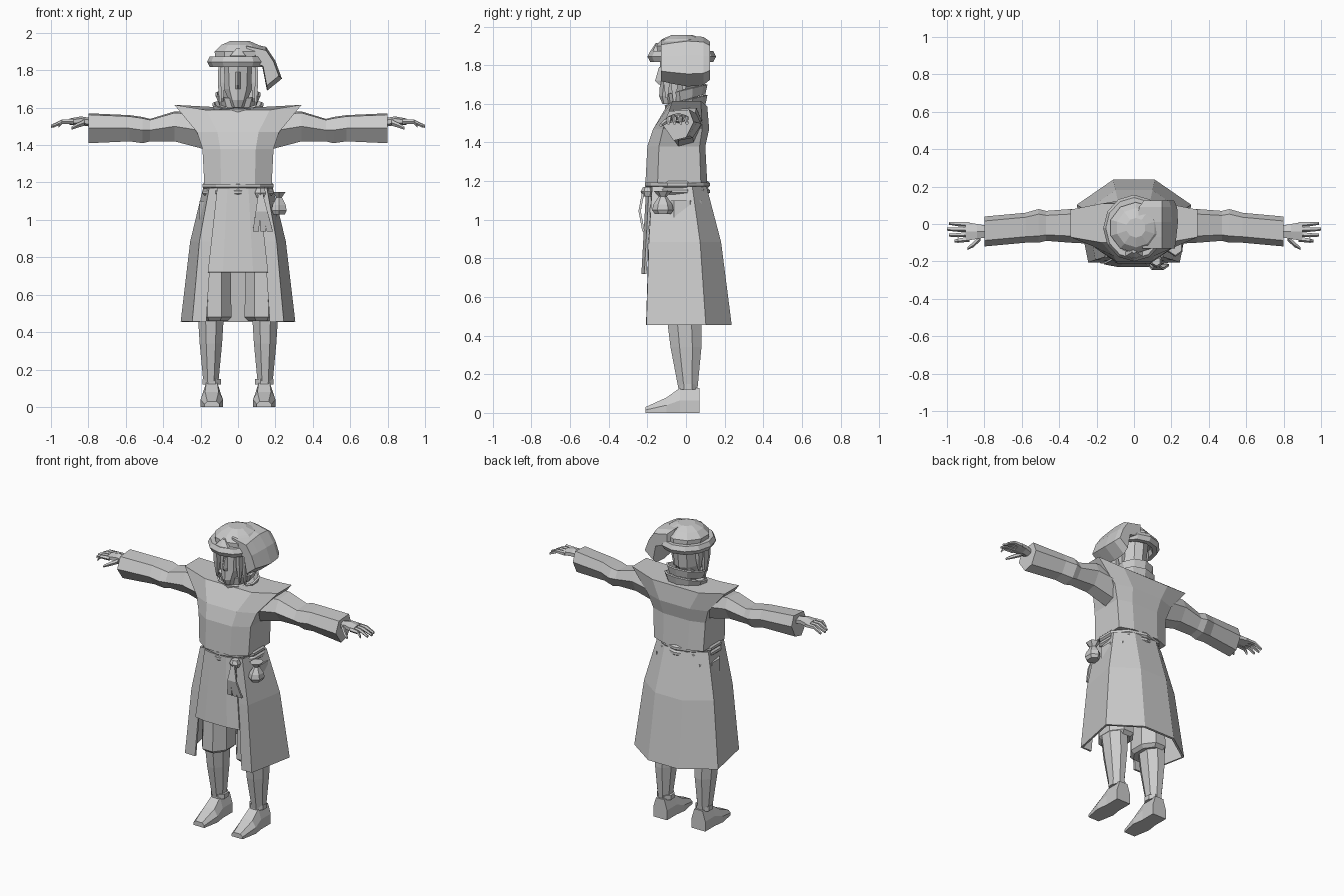
import bpy, bmesh, math

cube = bpy.data.objects.get("Cube")
if cube:
    bpy.data.objects.remove(cube, do_unlink=True)

GREY = (0.6, 0.6, 0.6, 1)
material = bpy.data.materials.new("plain grey")
material.use_nodes = True
material.diffuse_color = GREY
material.node_tree.nodes["Principled BSDF"].inputs["Base Color"].default_value = GREY


def loft(name, rings, closed=True, mirror=False, thickness=0):
    """Skin a list of equally long point rings; thin sheets stay uncapped."""
    bm = bmesh.new()
    rows = [[bm.verts.new(point) for point in ring] for ring in rings]
    count = len(rows[0])
    for lower, upper in zip(rows, rows[1:]):
        for i in range(count if closed else count - 1):
            j = (i + 1) % count
            bm.faces.new((lower[i], lower[j], upper[j], upper[i]))
    if not thickness:
        bm.faces.new(rows[0])
        bm.faces.new(rows[-1])
    bmesh.ops.recalc_face_normals(bm, faces=bm.faces)
    mesh = bpy.data.meshes.new(name)
    bm.to_mesh(mesh)
    bm.free()
    mesh.materials.append(material)
    part = bpy.data.objects.new(name, mesh)
    bpy.context.collection.objects.link(part)
    if thickness:
        shell = part.modifiers.new("thickness", "SOLIDIFY")
        shell.thickness, shell.offset = thickness, 0
    if mirror:
        part.modifiers.new("mirror", "MIRROR")


def polygon(sides):
    """Unit polygon with a flat side towards +x."""
    reach = 1 / math.cos(math.pi / sides)
    turns = [math.tau * (i + 0.5) / sides for i in range(sides)]
    return [(reach * math.cos(a), reach * math.sin(a)) for a in turns]


def stack(name, rows, sides=8, x=0, tilt=0, **options):
    """Upright form from rows of z, half width, half depth, y centre."""
    loft(name, [[(x + width * u, y + depth * v, z + tilt * v) for u, v in polygon(sides)]
                for z, width, depth, y in rows], **options)


def tube(name, stations, profile):
    """Mirrored sideways limb from stations of x, y, z, half depth, half height."""
    loft(name, [[(x, y + depth * u, z + height * v) for u, v in profile]
                for x, y, z, depth, height in stations], mirror=True)


def both(half):
    """Complete a half section across the middle."""
    return half + [(-x, y, z) for x, y, z in reversed(half)]


def mix(start, end, t):
    return start + (end - start) * t


# Legs and shoes
stack("calf", [(.13, .04, .05, .01), (.34, .06, .08, 0), (.5, .07, .09, -.01)], x=.145, mirror=True)
stack("ankle_band", [(z, .05, .05, .01) for z in (.12, .15)], x=.14, mirror=True)
stack("breeches", [(.46, .07, .1, -.02), (.48, .09, .12, -.02), (1.1, .08, .1, -.02)], x=.125, mirror=True)
loft("shoe", [[(.14 + width * u, y, height * v) for u, v in
               [(-1, 0), (1, 0), (1, .5), (.6, 1), (-.6, 1), (-1, .5)]]
              for y, width, height in [(-.21, .04, .03), (-.1, .06, .08), (-.03, .05, .13), (.07, .05, .13)]],
     mirror=True)

# Open-fronted coat skirt, flaring quickly below the waist
waist = [(.1, -.17), (.15, -.17), (.18, .03), (.08, .1)]
hem = [(.17, -.2), (.24, -.2), (.3, .1), (.11, .23)]
skirt = []
for t in (0, .4, 1):
    flare = t ** .6
    skirt.append(both([(mix(top[0], low[0], flare), mix(top[1], low[1], flare), mix(1.17, .455, t))
                       for top, low in zip(waist, hem)]))
loft("coat_skirt", skirt, closed=False, thickness=.014)

# Front apron panel
apron = []
for t in (0, .5, 1):
    width, y, z = mix(.11, .16, t), mix(-.2, -.225, t), mix(1.17, .72, t)
    apron.append(both([(width, y + .015, z), (width / 2, y, z)]))
loft("apron", apron, closed=False, thickness=.012)

# Tunic with wide winged shoulders
tunic = []
for z, width, front, back, rise in [(1.19, .18, .21, .11, 0), (1.38, .19, .2, .1, 0),
                                    (1.47, .22, .17, .12, 0), (1.56, .34, .1, .11, .055)]:
    tunic.append(both([(width / 2, -front, z + rise / 2), (width, -.7 * front, z + rise),
                       (width, .7 * back, z + rise), (width / 2, back, z + rise / 2)]))
loft("tunic", tunic)

# Belt wound twice round the waist
for label, base in (("lower", 1.13), ("upper", 1.165)):
    stack(label + "_belt", [(base + lift, .18 + bulge, .15 + bulge, -.045) for lift, bulge in
                            [(0, 0), (.01, .01), (.025, .01), (.035, 0)]], sides=10)

# Sash knot and hanging tails
stack("sash_knot", [(1.12, .02, .02, -.2), (1.145, .03, .03, -.2), (1.17, .02, .02, -.2)], sides=6, x=.12)
for label, end in (("inner", .095), ("middle", .135), ("outer", .17)):
    tail = []
    for t in (0, .5, 1):
        x, y, z = mix(.12, end, t), -.22 - .02 * math.sin(math.pi * t), mix(1.15, .94, t)
        width = mix(.01, .016, t)
        tail.append([(x - width, y, z), (x + width, y, z)])
    loft(label + "_sash_tail", tail, closed=False, thickness=.012)

# Belt pouch gathered at the neck
stack("pouch", [(z, size, size * 1.2, -.12) for z, size in
                [(1.03, .03), (1.05, .04), (1.08, .035), (1.12, .015), (1.15, .035)]], sides=6, x=.22)

# Sleeves: flat top, keeled underside
tube("sleeve", [(.15, -.01, 1.47, .1, .1), (.34, -.01, 1.5, .09, .08), (.47, -.01, 1.48, .08, .06),
                (.51, -.01, 1.48, .09, .07), (.58, -.02, 1.49, .08, .07), (.8, -.04, 1.49, .08, .08)],
     [(-1, 0), (-.6, .9), (.7, 1), (1, .2), (.5, -.8), (-.3, -1)])

# Hands with four fingers and a thumb
tube("palm", [(.78, -.04, 1.52, .03, .02), (.84, -.04, 1.53, .04, .02), (.9, -.04, 1.525, .05, .015)], polygon(6))
for i, label in enumerate(("index", "middle", "ring", "little")):
    y = mix(-.08, 0, i / 3)
    tip = 1 - .01 * (i - 2) ** 2
    tube(label + "_finger", [(.88, y, 1.525, .012, .012), (.94, y * 1.1, 1.525, .01, .01),
                             (tip, y * 1.2 + .005, 1.5, .007, .007)], polygon(5))
tube("thumb", [(.82, -.07, 1.52, .016, .014), (.86, -.11, 1.505, .012, .011),
               (.89, -.13, 1.49, .007, .007)], polygon(5))

# Neck and two-layer collar
stack("neck", [(z, .055, .06, 0) for z in (1.5, 1.68)])
for label, base, width in (("lower", 1.57, .11), ("upper", 1.625, .095)):
    stack(label + "_collar", [(base, width, .09, 0), (base + .05, width + .02, .1, 0)],
          sides=10, tilt=.025, thickness=.012)

# Head with a narrow jaw and a ridge nose
stack("head", [(1.6, .03, .04, -.08), (1.64, .05, .08, -.055), (1.7, .075, .1, -.03),
               (1.87, .085, .11, -.02), (1.91, .06, .08, -.02)], sides=10)
loft("nose", [both([(.014, -.13, z), (.004, y, z)]) for z, y in [(1.7, -.14), (1.72, -.16), (1.79, -.14)]])

# Pointed side locks of hair
for label, x, y, end in (("front", .082, -.1, 1.63), ("middle", .095, -.06, 1.6), ("rear", .09, -.01, 1.66)):
    stack(label + "_hair_lock", [(1.84, .01, .025, y), (mix(end, 1.84, .5), .012, .02, y), (end, .003, .005, y)],
          sides=4, x=x, mirror=True)

# Hat: rolled brim and soft crown
bpy.ops.mesh.primitive_torus_add(major_segments=12, minor_segments=6, major_radius=.14,
                                 minor_radius=.028, location=(0, -.022, 1.845))
brim = bpy.context.object
brim.name = "hat_brim"
brim.scale = (.98, 1.06, 1.15)
brim.data.materials.append(material)
stack("hat_crown", [(1.85, .13, .13, -.02), (1.9, .135, .13, -.02), (1.935, .1, .1, -.02),
                    (1.957, .05, .05, -.02)], sides=10, x=.01)

# Slouching fold over the left side, pinched towards its ends
outline = [(.02, 1.953), (.15, 1.925), (.2, 1.85), (.235, 1.755), (.155, 1.69), (.13, 1.82), (.02, 1.86)]
loft("hat_fold", [[(mix(x, .15, pinch), y, mix(z, 1.83, pinch)) for x, z in outline]
                  for y, pinch in [(-.13, .2), (-.07, .1), (.01, 0), (.09, .05), (.125, .25)]])

# Badge above the brim
stack("hat_badge", [(1.875, .045, .02, -.16), (1.915, .01, .01, -.145)], sides=6)
